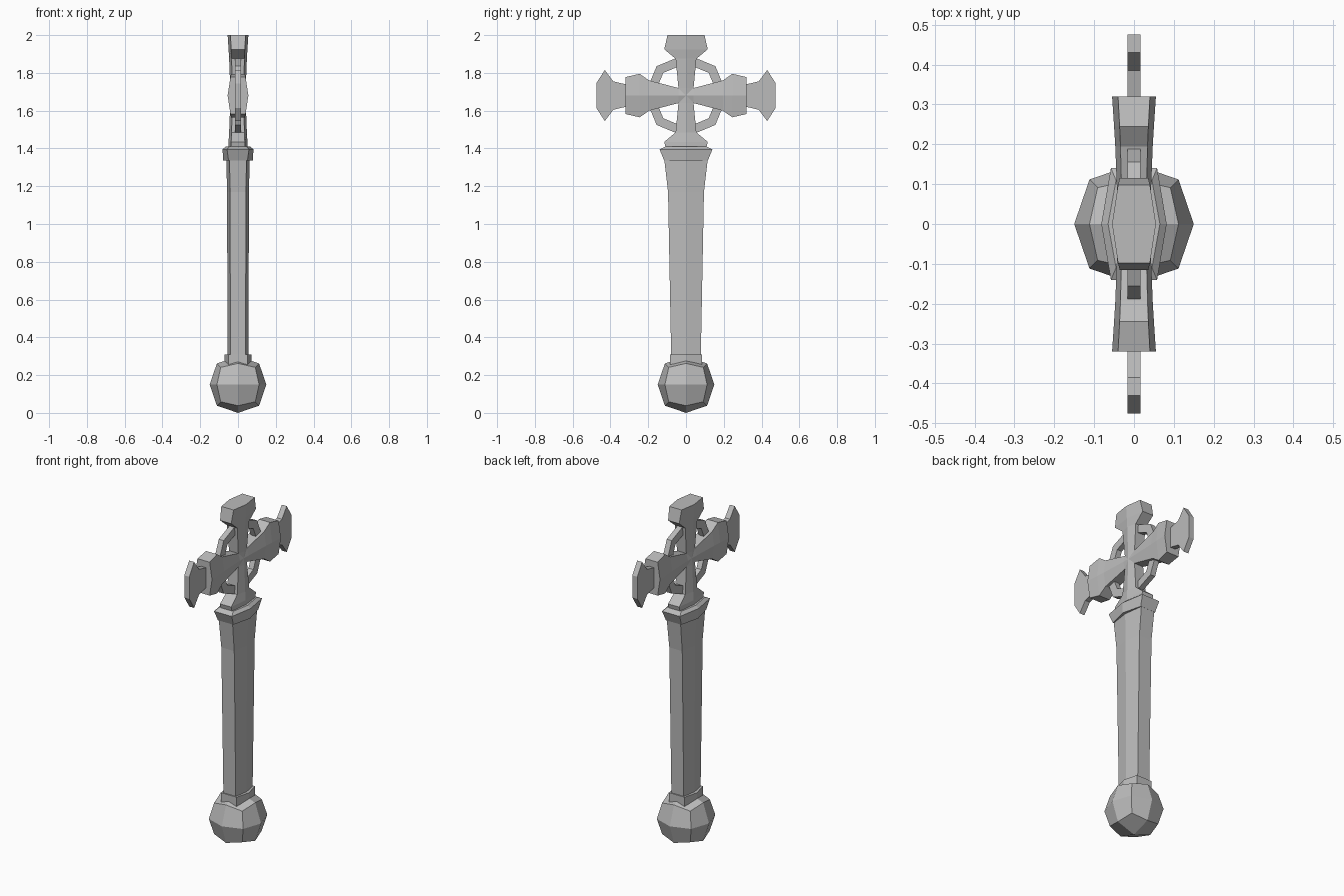
import bpy
import bmesh
from math import cos, sin, pi
from mathutils import Matrix, Vector

cube = bpy.data.objects.get("Cube")
if cube:
    bpy.data.objects.remove(cube, do_unlink=True)

stone = bpy.data.materials.new("grey stone")
stone.use_nodes = True
GREY = (0.5, 0.5, 0.5, 1)
stone.diffuse_color = GREY
stone.node_tree.nodes["Principled BSDF"].inputs["Base Color"].default_value = GREY

HUB = Vector((0, 0, 1.68))   # centre of the cross


def finish(name, bm):
    bmesh.ops.recalc_face_normals(bm, faces=bm.faces)
    mesh = bpy.data.meshes.new(name)
    bm.to_mesh(mesh)
    bm.free()
    mesh.materials.append(stone)
    obj = bpy.data.objects.new(name, mesh)
    bpy.context.collection.objects.link(obj)
    return obj


def ridged_bar(name, stations, turn=0, origin=Vector()):
    """Loft flat hexagons (height, half width, ridge, edge) up z, then turn about x."""
    bm = bmesh.new()
    rings = []
    for h, w, ridge, edge in stations:
        points = [(ridge, 0), (edge, w), (-edge, w), (-ridge, 0), (-edge, -w), (edge, -w)]
        rings.append([bm.verts.new((x, y, h)) for x, y in points])
    for low, high in zip(rings, rings[1:]):
        for i in range(6):
            j = (i + 1) % 6
            bm.faces.new((low[i], low[j], high[j], high[i]))
    bm.faces.new(rings[0])
    bm.faces.new(rings[-1])
    bm.transform(Matrix.Translation(origin) @ Matrix.Rotation(turn, 4, 'X'))
    return finish(name, bm)


def plate(name, outline, side, thick=0.032):
    """Extrude a y-z outline across x, mirrored to either side."""
    bm = bmesh.new()
    face = bm.faces.new([bm.verts.new((-thick / 2, side * y, z)) for y, z in outline])
    new = bmesh.ops.extrude_face_region(bm, geom=[face])["geom"]
    bmesh.ops.translate(bm, vec=(thick, 0, 0),
                        verts=[v for v in new if isinstance(v, bmesh.types.BMVert)])
    bm.transform(Matrix.Translation(HUB))
    return finish(name, bm)


# Pommel: once-divided cube pushed out to a ball
bm = bmesh.new()
bmesh.ops.create_cube(bm, size=1)
bmesh.ops.subdivide_edges(bm, edges=bm.edges[:], cuts=1, use_grid_fill=True)
for v in bm.verts:
    v.co = v.co.normalized() * (0.15 if sum(abs(c) > 0.1 for c in v.co) == 1 else 0.158)
    v.co.z += 0.15
finish("pommel", bm)

# Handle and its collars
ridged_bar("pommel_collar", [(0.25, 0.085, 0.072, 0.05), (0.31, 0.085, 0.072, 0.05)])
ridged_bar("handle", [(0.28, 0.078, 0.055, 0.04), (1.17, 0.095, 0.058, 0.042),
                      (1.35, 0.116, 0.062, 0.045)])
ridged_bar("top_collar", [(1.335, 0.115, 0.078, 0.05), (1.395, 0.14, 0.082, 0.058),
                          (1.41, 0.11, 0.065, 0.045)])

# Four arms of the cross, flaring into end blocks
for i, (name, neck) in enumerate([("upper_arm", 0.055), ("front_arm", 0.08),
                                  ("lower_arm", 0.055), ("back_arm", 0.08)]):
    ridged_bar(name, [(0, 0.04, 0.04, 0.03), (0.04, 0.04, 0.041, 0.03),
                      (0.195, neck, 0.047, 0.034), (0.245, 0.115, 0.05, 0.036),
                      (0.32, 0.098, 0.055, 0.04)], turn=i * pi / 2, origin=HUB)

# Thin flared tips on the two level arms
half = [(0.3, 0.055), (0.385, 0.075), (0.43, 0.135), (0.475, 0.065)]
tip = half + [(y, -z) for y, z in reversed(half)]
plate("back_tip", tip, 1)
plate("front_tip", tip, -1)

# Eight-sided ring joining the arms
bm = bmesh.new()
loops = []
for x, r in [(-0.016, 0.17), (-0.016, 0.22), (0.016, 0.22), (0.016, 0.17)]:
    loops.append([bm.verts.new((x, r * cos(k * pi / 4), r * sin(k * pi / 4) + HUB.z))
                  for k in range(8)])
for a, b in zip(loops, loops[1:] + loops[:1]):
    for k in range(8):
        n = (k + 1) % 8
        bm.faces.new((a[k], a[n], b[n], b[k]))
finish("ring", bm)
